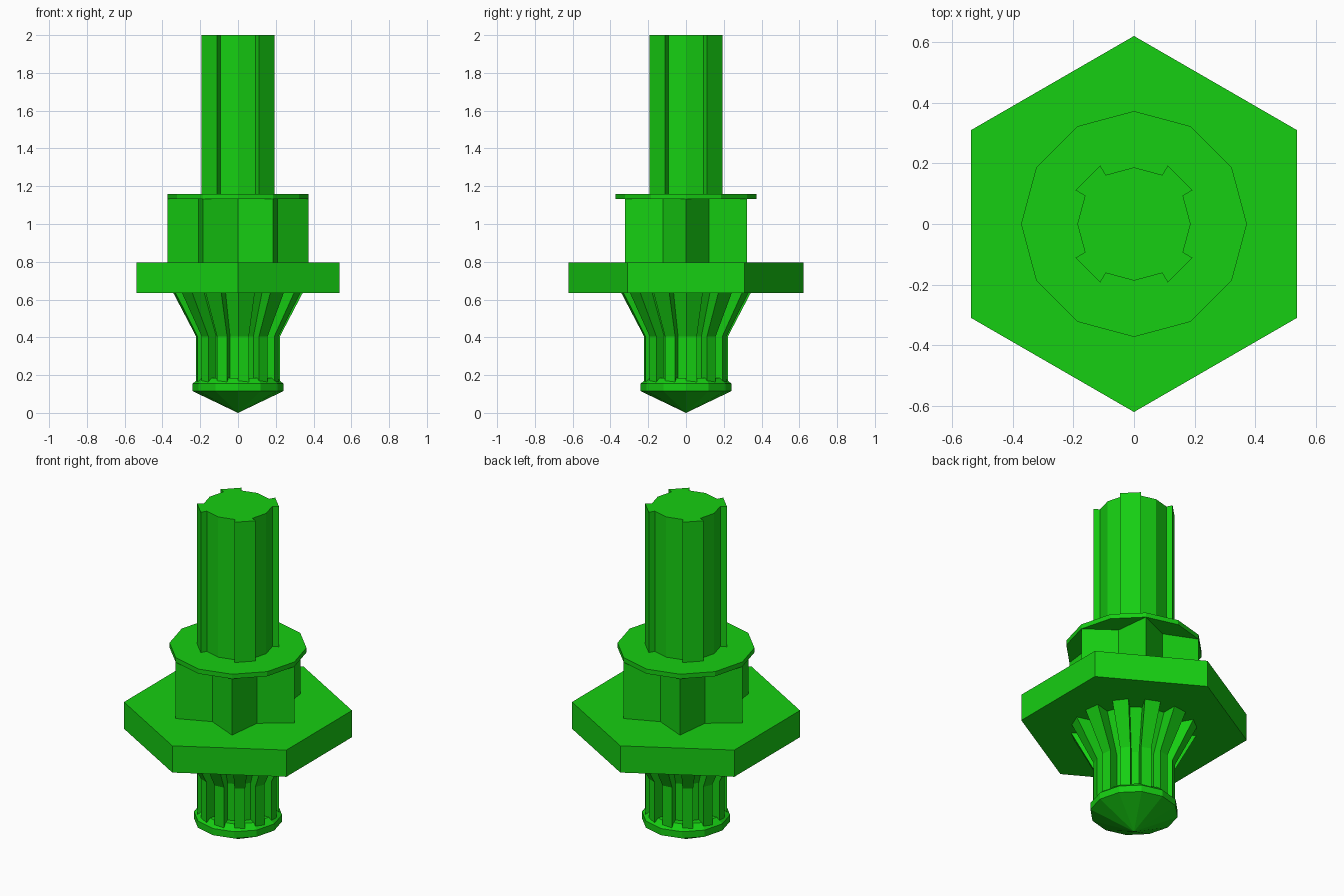
import bpy, bmesh
from math import cos, sin, radians

if "Cube" in bpy.data.objects:
    bpy.data.objects.remove(bpy.data.objects["Cube"])

green = bpy.data.materials.new("green")
green.diffuse_color = (0.008, 0.62, 0.006, 1)
green.use_nodes = True
green.node_tree.nodes["Principled BSDF"].inputs["Base Color"].default_value = green.diffuse_color


def polar(points):
    """Turn (radius, angle in degrees) pairs into an xy outline."""
    return [(r * cos(radians(a)), r * sin(radians(a))) for r, a in points]


def ring(n, r, start=0):
    return polar([(r, start + 360 * i / n) for i in range(n)])


def star(n, outer, inner):
    return polar([(inner if i % 2 else outer, 180 * i / n) for i in range(2 * n)])


def gear(n, outer, inner):
    """n radial teeth, each filling half of its pitch."""
    p, pts = 360 / n, []
    for i in range(n):
        a = i * p
        pts += [(inner, a), (outer, a), (outer, a + p / 2), (inner, a + p / 2)]
    return polar(pts)


def shaft_outline(core, ridge):
    """Twelve-sided core with one raised sector per quarter."""
    pts = []
    for q in range(0, 360, 90):
        pts += [(core, q), (core, q + 30), (ridge, q + 30), (ridge, q + 60), (core, q + 60)]
    return polar(pts)


def loft(name, sections):
    """Skin matching outlines stacked at given heights; a tiny first one is a tip."""
    bm = bmesh.new()
    loops = [[bm.verts.new((x, y, z)) for x, y in pts] for z, pts in sections]
    for a, b in zip(loops, loops[1:]):
        n = len(a)
        for i in range(n):
            j = (i + 1) % n
            bm.faces.new((a[i], a[j], b[j], b[i]))
    bm.faces.new(loops[0][::-1])
    bm.faces.new(loops[-1])
    bmesh.ops.remove_doubles(bm, verts=bm.verts, dist=1e-4)
    bmesh.ops.recalc_face_normals(bm, faces=bm.faces)
    mesh = bpy.data.meshes.new(name)
    bm.to_mesh(mesh)
    bm.free()
    mesh.materials.append(green)
    obj = bpy.data.objects.new(name, mesh)
    bpy.context.collection.objects.link(obj)
    return obj


# Pointed foot with a bevelled rim
loft("pointed_tip", [(0, ring(12, 1e-5)), (0.115, ring(12, 0.24)),
                     (0.155, ring(12, 0.24)), (0.185, ring(12, 0.205))])

# Fluted stem flaring up to the plate
loft("fluted_stem", [(0.15, gear(12, 0.222, 0.163)), (0.405, gear(12, 0.222, 0.163)),
                     (0.64, gear(12, 0.345, 0.255))])

# Hexagonal plate
loft("hex_plate", [(z, ring(6, 0.621, 30)) for z in (0.635, 0.795)])

# Six-pointed collar and its thin cap
loft("star_collar", [(z, star(6, 0.373, 0.242)) for z in (0.79, 1.135)])
loft("collar_disc", [(z, ring(12, 0.373)) for z in (1.132, 1.16)])

# Ridged upper shaft
loft("ridged_shaft", [(z, shaft_outline(0.187, 0.223)) for z in (1.155, 2.0)])
